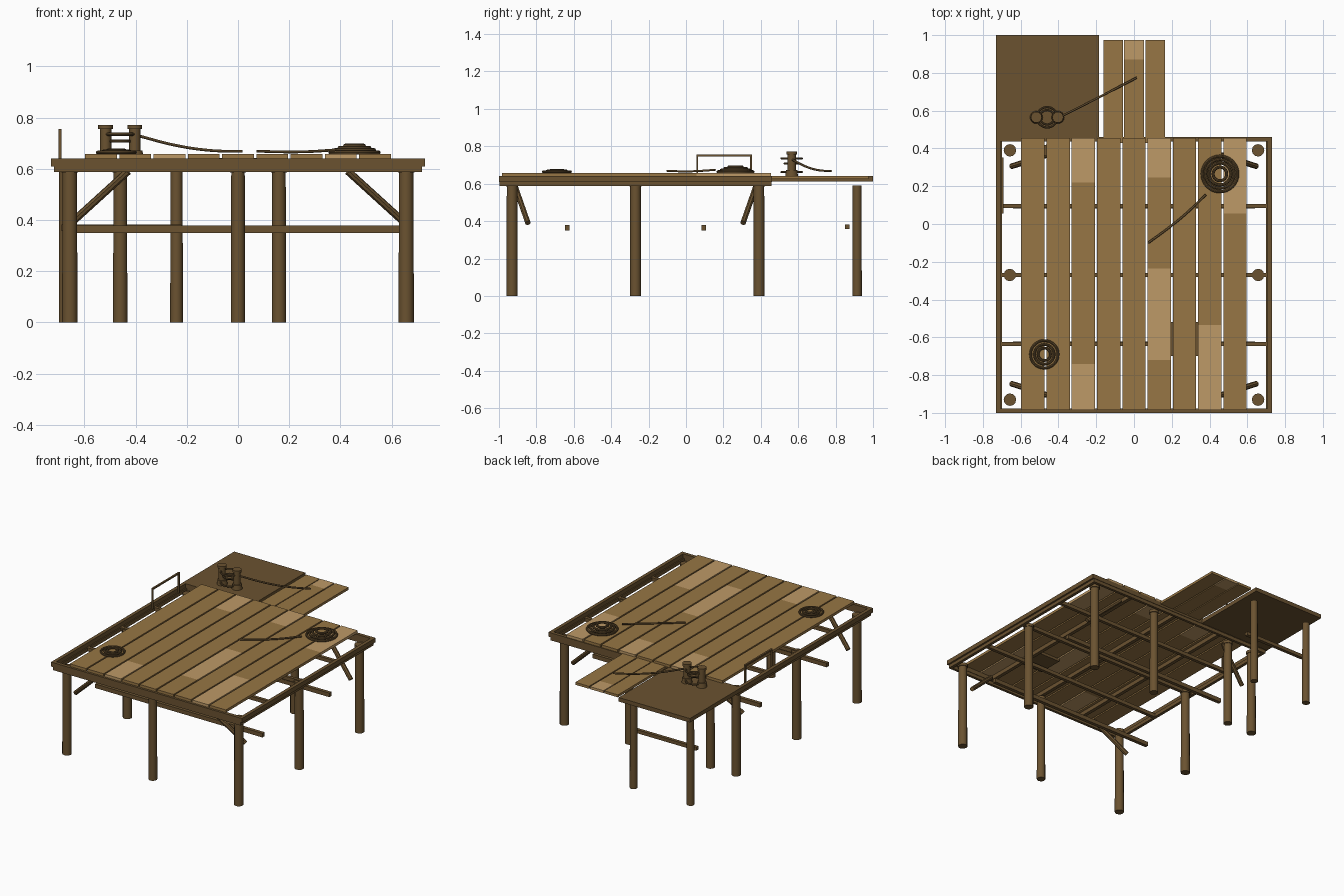
import bpy
from math import radians
from mathutils import Vector

cube = bpy.data.objects.get("Cube")
if cube:
    bpy.data.objects.remove(cube, do_unlink=True)


def material(name, r, g, b):
    m = bpy.data.materials.new(name)
    m.use_nodes = True
    m.diffuse_color = (r, g, b, 1)
    for n in m.node_tree.nodes:
        if n.type == 'BSDF_PRINCIPLED':
            n.inputs["Base Color"].default_value = (r, g, b, 1)
            n.inputs["Roughness"].default_value = 0.9
    return m


plank_mat = material("plank brown", 0.31, 0.18, 0.058)
light_mat = material("pale plank", 0.51, 0.32, 0.135)
timber_mat = material("dark timber", 0.145, 0.085, 0.03)
rope_mat = material("rope brown", 0.12, 0.072, 0.027)


def finish(name, mat, smooth=False):
    o = bpy.context.object
    o.name = name
    o.data.materials.append(mat)
    if smooth:
        bpy.ops.object.shade_smooth_by_angle(angle=radians(40))
    return o


def box(name, x0, x1, y0, y1, z0, z1, mat=timber_mat):
    bpy.ops.mesh.primitive_cube_add(
        size=1, location=((x0 + x1) / 2, (y0 + y1) / 2, (z0 + z1) / 2))
    o = finish(name, mat)
    o.scale = (x1 - x0, y1 - y0, z1 - z0)
    return o


def rod(name, a, b, r, mat=timber_mat, r_end=None, sides=12):
    a, b = Vector(a), Vector(b)
    d = b - a
    bpy.ops.mesh.primitive_cone_add(vertices=sides, radius1=r, radius2=r_end or r,
                                    depth=d.length, location=(a + b) / 2)
    o = finish(name, mat, True)
    o.rotation_euler = d.to_track_quat('Z', 'Y').to_euler()
    return o


def ring(name, x, y, z, major, minor):
    bpy.ops.mesh.primitive_torus_add(major_segments=32, minor_segments=8,
                                     major_radius=major, minor_radius=minor,
                                     location=(x, y, z))
    return finish(name, rope_mat, True)


def rope(name, points, r):
    c = bpy.data.curves.new(name, 'CURVE')
    c.dimensions = '3D'
    c.bevel_depth = r
    c.bevel_resolution = 1
    c.use_fill_caps = True
    c.resolution_u = 6
    s = c.splines.new('BEZIER')
    s.bezier_points.add(len(points) - 1)
    for bp, p in zip(s.bezier_points, points):
        bp.co = p
        bp.handle_left_type = bp.handle_right_type = 'AUTO'
    c.materials.append(rope_mat)
    o = bpy.data.objects.new(name, c)
    bpy.context.collection.objects.link(o)


# Posts with flat caps
posts = [(x, y, 0.03) for x in (-0.657, 0.657) for y in (-0.93, -0.27, 0.39)]
posts += [(0, -0.93, 0.028), (-0.46, 0.39, 0.028), (0.16, 0.39, 0.028),
          (-0.675, 0.915, 0.025), (-0.24, 0.915, 0.025)]
for x, y, r in posts:
    rod("post", (x, y, 0), (x, y, 0.59), r, r_end=r * 0.94)
    if y < 0.9:
        rod("post_cap", (x, y, 0.585), (x, y, 0.605), r * 1.1)

# Deck frame: rim over a slightly narrower sill
for s in (-1, 1):
    box("side_rim", s * 0.718 - 0.012, s * 0.718 + 0.012, -1, 0.46, 0.61, 0.64)
    box("side_sill", s * 0.708 - 0.01, s * 0.708 + 0.01, -0.985, 0.45, 0.587, 0.612)
for name, y in (("front", -0.988), ("back", 0.448)):
    box(name + "_rim", -0.73, 0.73, y - 0.012, y + 0.012, 0.61, 0.64)
    box(name + "_sill", -0.718, 0.718, y - 0.009, y + 0.009, 0.587, 0.612)
for y in (-0.635, -0.27, 0.095):
    box("cross_joist", -0.71, 0.71, y - 0.011, y + 0.011, 0.587, 0.612)
for x in (-0.37, 0, 0.37):
    box("long_joist", x - 0.012, x + 0.012, -0.985, 0.45, 0.612, 0.64)

# Low tie bars
for y in (-0.635, 0.095):
    box("tie_bar", -0.64, 0.64, y - 0.012, y + 0.012, 0.35, 0.378)
box("platform_tie_bar", -0.69, -0.22, 0.85, 0.873, 0.358, 0.382)

# Diagonal corner braces
for s in (-1, 1):
    for low, high in ((-0.845, -0.915), (0.305, 0.375)):
        rod("corner_brace", (s * 0.65, low, 0.39), (s * 0.43, high, 0.59), 0.015, sides=8)

# Main deck planks: each is a list of cuts, alternating from the given colour
front, back = -0.985, 0.455
cuts = {2: (light_mat, [-0.74, 0.22]), 5: (plank_mat, [-0.72, -0.235, 0.245]),
        7: (light_mat, [-0.535]), 8: (plank_mat, [0.055])}
for i in range(9):
    x = -0.535 + i * 0.1337
    mat, inner = cuts.get(i, (plank_mat, []))
    edges = [front] + inner + [back]
    for y0, y1 in zip(edges, edges[1:]):
        box("deck_plank", x - 0.062, x + 0.062, y0, y1, 0.64, 0.658, mat)
        mat = light_mat if mat == plank_mat else plank_mat
box("patch_board", 0.19, 0.35, -0.70, -0.52, 0.622, 0.64)

# Rear gangway planks and solid side platform
for x in (-0.11, 0, 0.112):
    split = 0.87 if x == 0 else 0.975
    box("gangway_plank", x - 0.052, x + 0.052, 0.43, split, 0.625, 0.642, plank_mat)
box("gangway_plank_end", -0.052, 0.052, 0.87, 0.975, 0.625, 0.642, light_mat)
box("side_platform", -0.73, -0.185, 0.455, 1, 0.612, 0.64)

# Small handrail
for y in (0.06, 0.348):
    box("rail_post", -0.702, -0.69, y - 0.005, y + 0.005, 0.612, 0.75)
box("rail_top", -0.702, -0.69, 0.055, 0.353, 0.745, 0.755)

# Coiled ropes
for major, z in ((0.094, 0.664), (0.076, 0.673), (0.058, 0.682), (0.036, 0.69)):
    ring("large_coil", 0.455, 0.265, z, major, 0.008)
for major, z in ((0.073, 0.664), (0.052, 0.668), (0.033, 0.672)):
    ring("small_coil", -0.475, -0.69, z, major, 0.007)

# Twin mooring bollards with rope wraps
for x in (-0.517, -0.403):
    y = 0.565
    rod("bollard_base", (x, y, 0.64), (x, y, 0.672), 0.034, r_end=0.03, sides=16)
    rod("bollard_shaft", (x, y, 0.66), (x, y, 0.76), 0.022, sides=16)
    rod("bollard_cap", (x, y, 0.755), (x, y, 0.772), 0.029, sides=16)
for major, z in ((0.054, 0.735), (0.038, 0.708), (0.054, 0.662)):
    ring("bollard_wrap", -0.46, 0.565, z, major, 0.006)

# Loose rope ends
rope("mooring_line", [(-0.385, 0.57, 0.728), (-0.25, 0.638, 0.693),
                      (-0.11, 0.71, 0.672), (0.015, 0.775, 0.668)], 0.006)
rope("loose_line", [(0.075, -0.10, 0.669), (0.18, -0.023, 0.666),
                    (0.27, 0.05, 0.667), (0.38, 0.155, 0.674)], 0.006)
